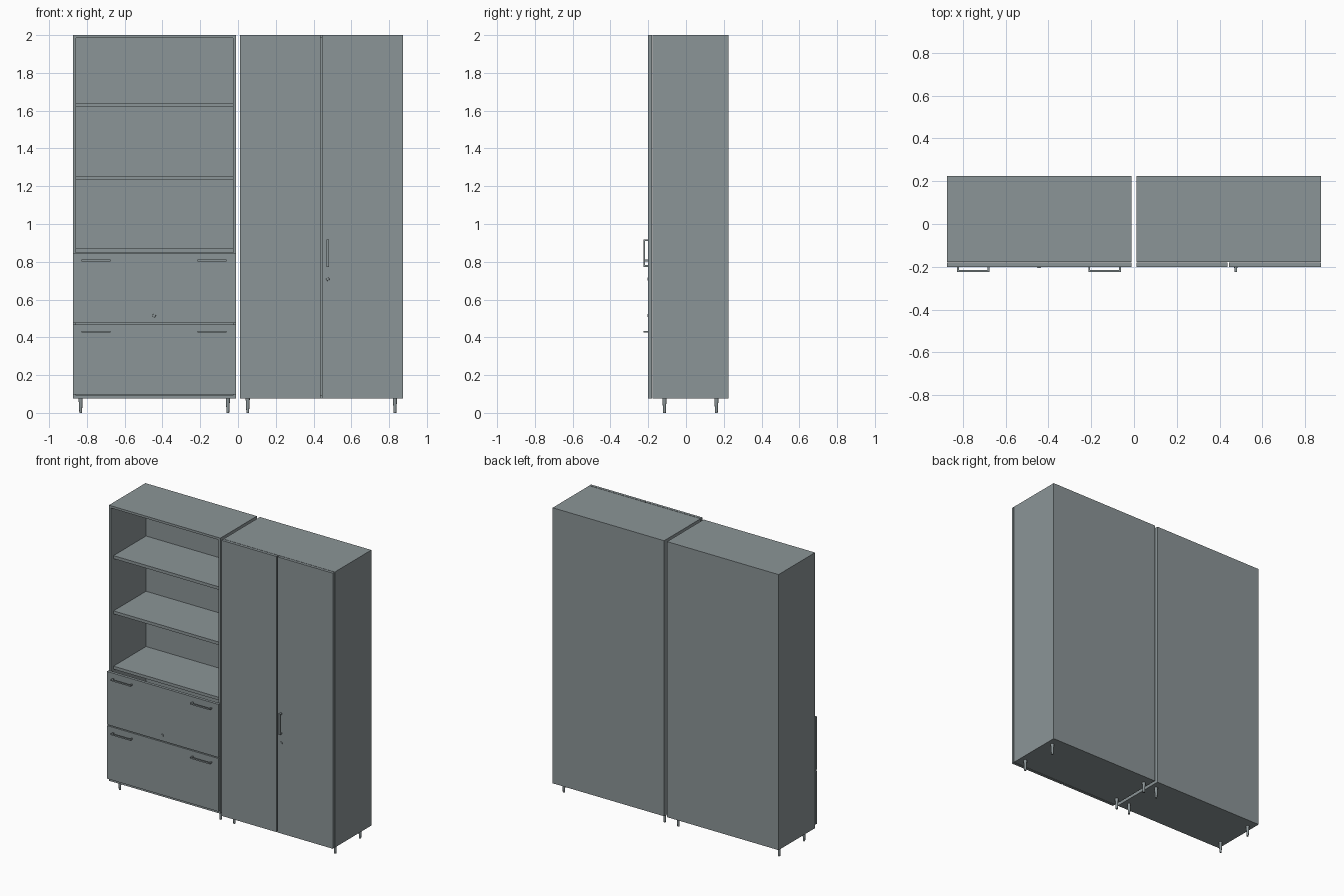
import bpy, bmesh, math
from mathutils import Matrix

if "Cube" in bpy.data.objects:
    bpy.data.objects.remove(bpy.data.objects["Cube"])

grey = bpy.data.materials.new("cool grey")
grey.diffuse_color = (0.26, 0.30, 0.31, 1)
grey.use_nodes = True
grey.node_tree.nodes["Principled BSDF"].inputs["Base Color"].default_value = grey.diffuse_color

def finish(name, bm):
    bmesh.ops.recalc_face_normals(bm, faces=bm.faces)
    me = bpy.data.meshes.new(name)
    bm.to_mesh(me)
    bm.free()
    me.materials.append(grey)
    ob = bpy.data.objects.new(name, me)
    bpy.context.collection.objects.link(ob)
    return ob

def box(name, x0, x1, y0, y1, z0, z1):
    bm = bmesh.new()
    m = Matrix.Translation(((x0+x1)/2, (y0+y1)/2, (z0+z1)/2)) @ Matrix.Diagonal((x1-x0, y1-y0, z1-z0, 1))
    bmesh.ops.create_cube(bm, size=1, matrix=m)
    return finish(name, bm)

def round_part(name, r_low, r_high, depth, matrix):
    bm = bmesh.new()
    bmesh.ops.create_cone(bm, cap_ends=True, segments=24, radius1=r_low, radius2=r_high, depth=depth, matrix=matrix)
    ob = finish(name, bm)
    bpy.context.view_layer.objects.active = ob
    ob.select_set(True)
    bpy.ops.object.shade_smooth_by_angle(angle=math.radians(40))
    ob.select_set(False)

def handle(name, x, z, length, upright=False):
    # U-shaped pull extruded from a flat profile
    h, w, t, d = length/2, 0.0045, 0.009, 0.025
    if upright:
        w = 0.006
    prof = [(-h, 0), (-h, -d), (h, -d), (h, 0), (h-t, 0), (h-t, -d+t), (-h+t, -d+t), (-h+t, 0)]
    bm = bmesh.new()
    def pt(a, b, c):
        return (x+c, FRONT+b, z+a) if upright else (x+a, FRONT+b, z+c)
    rows = [[bm.verts.new(pt(a, b, s)) for a, b in prof] for s in (-w, w)]
    for r in rows:
        bm.faces.new(r)
    for i in range(8):
        j = (i+1) % 8
        bm.faces.new((rows[0][i], rows[0][j], rows[1][j], rows[1][i]))
    finish(name, bm)

def lock(name, x, z):
    m = Matrix.Translation((x, FRONT-0.002, z)) @ Matrix.Rotation(math.pi/2, 4, 'X')
    round_part(name, 0.009, 0.008, 0.005, m)

FRONT, BODY, BACK = -0.200, -0.178, 0.225
BASE, TOP, T = 0.075, 2.0, 0.016
IN, OUT = 0.0115, 0.873

# carcasses and legs of both cabinets
for side, x0, x1 in (("left", -OUT, -IN), ("right", IN, OUT)):
    box(side+"_cabinet_left_wall", x0, x0+T, BODY, BACK, BASE, TOP)
    box(side+"_cabinet_right_wall", x1-T, x1, BODY, BACK, BASE, TOP)
    box(side+"_cabinet_top", x0+T, x1-T, BODY, BACK, TOP-T, TOP)
    box(side+"_cabinet_bottom", x0+T, x1-T, BODY, BACK, BASE, BASE+T)
    box(side+"_cabinet_back", x0+T, x1-T, BACK-T, BACK, BASE+T, TOP-T)
    for x in (x0+0.04, x1-0.042):
        for y in (-0.114, 0.161):
            round_part(side+"_cabinet_leg", 0.007, 0.011, BASE, Matrix.Translation((x, y, BASE/2)))

# open shelves
for z in (0.848, 1.234, 1.62):
    box("shelf", -OUT+T, -IN-T, -0.15, BACK-T, z, z+0.021)

# drawers with two pulls each
for z in (0.098, 0.476):
    box("drawer_front", -OUT, -IN, FRONT, BODY-0.002, z, z+0.371)
    for x in (-0.751, -0.137):
        handle("drawer_handle", x, z+0.331, 0.153)
lock("drawer_lock", -0.444, 0.515)

# doors
box("left_door", IN, 0.436, FRONT, BODY-0.003, BASE, TOP)
box("right_door", 0.445, OUT, FRONT, BODY-0.003, BASE, TOP)
handle("door_handle", 0.475, 0.846, 0.146, True)
lock("door_lock", 0.475, 0.708)
